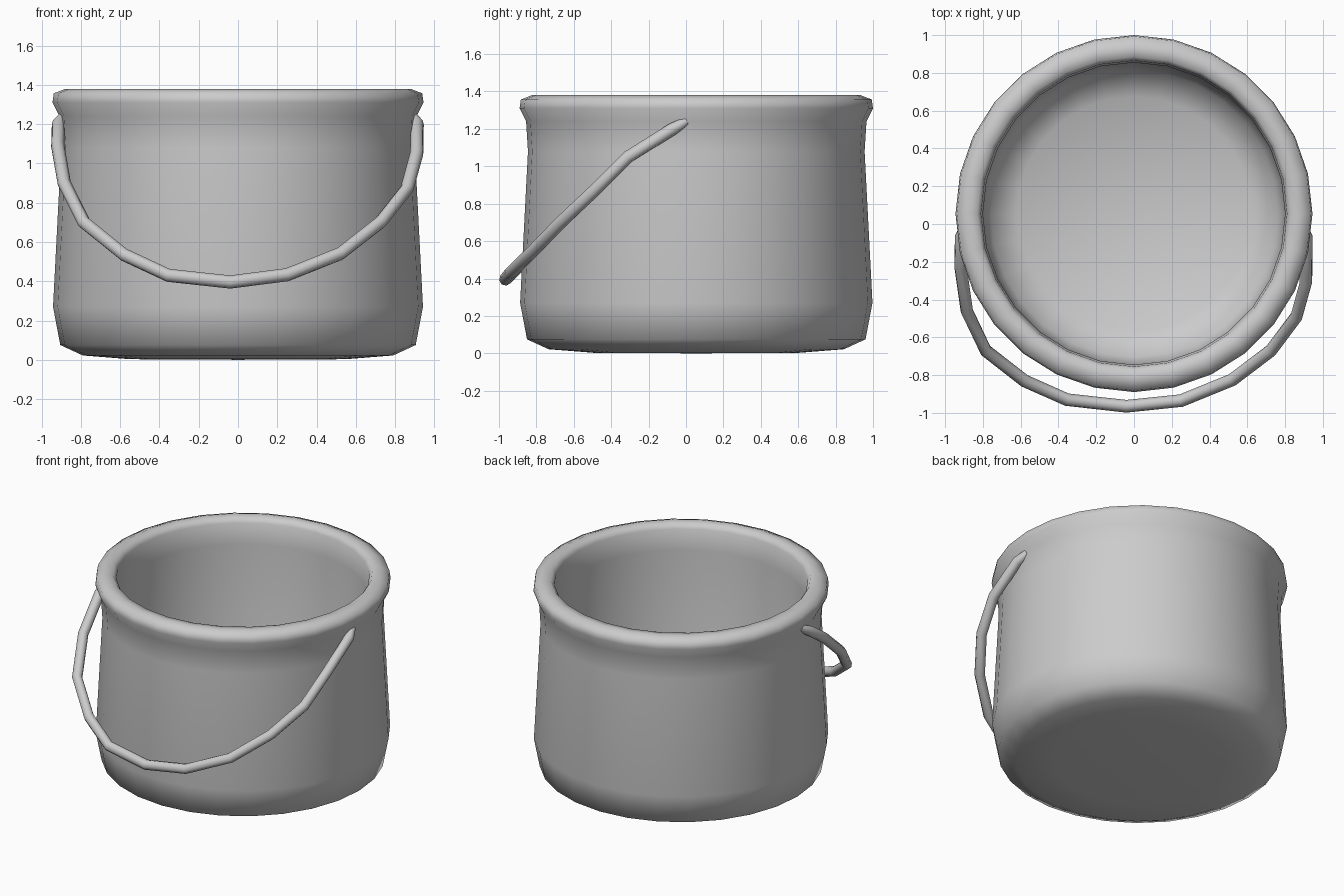
import bpy, bmesh
from math import sin, cos, pi

if "Cube" in bpy.data.objects:
    bpy.data.objects.remove(bpy.data.objects["Cube"])

SIDES = 28
CENTRE_Y = 0.055


def lathe(name, profile, bottom_z, inner_z):
    """Spin a (radius, z) profile and close both ends with a centre point."""
    bm = bmesh.new()
    rings = [[bm.verts.new((r * cos(2 * pi * i / SIDES),
                            CENTRE_Y + r * sin(2 * pi * i / SIDES), z))
              for i in range(SIDES)] for r, z in profile]
    low = bm.verts.new((0, CENTRE_Y, bottom_z))
    floor = bm.verts.new((0, CENTRE_Y, inner_z))
    for i in range(SIDES):
        j = (i + 1) % SIDES
        for a, b in zip(rings, rings[1:]):
            bm.faces.new((a[i], a[j], b[j], b[i]))
        bm.faces.new((low, rings[0][j], rings[0][i]))
        bm.faces.new((floor, rings[-1][i], rings[-1][j]))
    bmesh.ops.recalc_face_normals(bm, faces=bm.faces)
    for f in bm.faces:
        f.smooth = True
    mesh = bpy.data.meshes.new(name)
    bm.to_mesh(mesh)
    bm.free()
    ob = bpy.data.objects.new(name, mesh)
    bpy.context.collection.objects.link(ob)
    return ob


# Pot body: underside, outer wall, rolled rim, inner wall, floor
lathe("pot_body", [
    (0.55, 0.003), (0.79, 0.022), (0.905, 0.075), (0.942, 0.27),
    (0.90, 1.08), (0.91, 1.24), (0.945, 1.31), (0.938, 1.357),
    (0.88, 1.38), (0.83, 1.375), (0.81, 1.345), (0.80, 1.2),
    (0.80, 0.32), (0.76, 0.16), (0.62, 0.08)], 0.0, 0.055)

# Handle: wire bail hanging forward
path = [(-0.89, 0.0, 1.24), (-0.915, -0.07, 1.2), (-0.918, -0.23, 1.09),
        (-0.885, -0.46, 0.90), (-0.785, -0.67, 0.70), (-0.58, -0.83, 0.535),
        (-0.355, -0.93, 0.43), (-0.04, -0.965, 0.396), (0.25, -0.935, 0.433),
        (0.52, -0.825, 0.54), (0.725, -0.67, 0.70), (0.86, -0.49, 0.87),
        (0.91, -0.31, 1.05), (0.913, -0.07, 1.2), (0.89, 0.0, 1.24)]
curve = bpy.data.curves.new("handle", 'CURVE')
curve.dimensions = '3D'
curve.bevel_depth = 0.034
curve.bevel_resolution = 2
curve.use_fill_caps = True
spline = curve.splines.new('POLY')
spline.points.add(len(path) - 1)
for p, co in zip(spline.points, path):
    p.co = (*co, 1)
spline.points[0].radius = spline.points[-1].radius = 0.7
spline.use_smooth = True
handle = bpy.data.objects.new("handle", curve)
bpy.context.collection.objects.link(handle)
